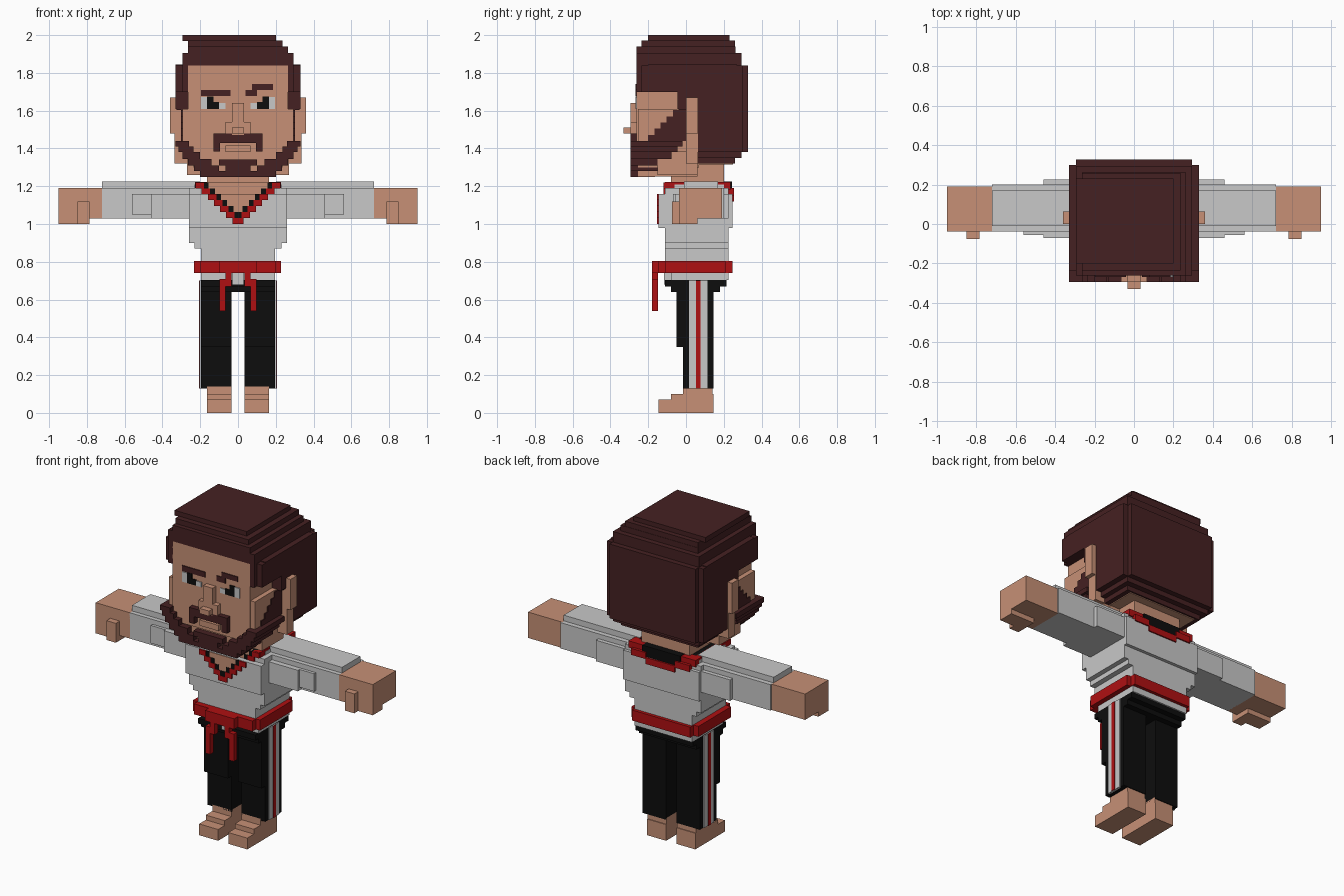
import bpy, bmesh


def material(name, rgb):
    m = bpy.data.materials.new(name)
    m.diffuse_color = (*rgb, 1)
    return m


SKIN = material("skin", (0.57, 0.28, 0.18))
HAIR = material("dark_brown", (0.06, 0.015, 0.016))
WHITE = material("off_white", (0.58, 0.58, 0.58))
RED = material("red", (0.43, 0.005, 0.006))
BLACK = material("black", (0.004, 0.004, 0.004))


def part(name, mat, boxes, mirror=False):
    """One object made of blocks (x0, x1, y0, y1, z0, z1), optionally mirrored in x."""
    bm = bmesh.new()
    if mirror:
        boxes = boxes + [(-b[1], -b[0], *b[2:]) for b in boxes]
    for x0, x1, y0, y1, z0, z1 in boxes:
        vs = bmesh.ops.create_cube(bm, size=1)["verts"]
        for v in vs:
            v.co.x = x1 if v.co.x > 0 else x0
            v.co.y = y1 if v.co.y > 0 else y0
            v.co.z = z1 if v.co.z > 0 else z0
    me = bpy.data.meshes.new(name)
    bm.to_mesh(me)
    bm.free()
    me.materials.append(mat)
    ob = bpy.data.objects.new(name, me)
    bpy.context.collection.objects.link(ob)
    return ob


# feet, stepped towards the toes
part("feet", SKIN, [(.035, .165, -.145, .145, 0, .07),
                    (.035, .165, -.08, .145, .07, .1),
                    (.035, .165, -.015, .14, .1, .14)], True)

# trousers with thicker thighs and a flared hip
part("trouser_legs", BLACK, [(.035, .197, -.015, .145, .13, .68),
                             (.035, .197, -.05, .0, .35, .68)], True)
part("trouser_hips", BLACK, [(-.197, .197, -.08, .18, .64, .67),
                             (-.197, .197, -.11, .215, .67, .703)])
part("leg_stripe_white", WHITE, [(.19, .203, .015, .115, .13, .70)], True)
part("leg_stripe_red", RED, [(.2, .207, .052, .076, .13, .70)], True)

# shirt body
part("shirt_body", WHITE, [
    (-.197, .197, -.08, .225, .703, .76),
    (-.03, .03, -.117, -.08, .68, .74),
    (-.197, .197, -.11, .225, .78, .87),
    (-.23, .23, -.11, .225, .87, .9),
    (-.26, .26, -.11, .225, .9, .98),
    (-.26, .26, -.145, .245, .98, 1.16),
    (-.26, .26, -.11, .225, 1.16, 1.19),
    (-.23, .23, -.06, .2, 1.19, 1.21)])

# belt with knot and hanging ends
part("belt", RED, [(-.232, .228, -.11, .21, .74, .805),
                   (-.2, .2, -.145, .245, .74, .805),
                   (-.1, .1, -.18, -.14, .74, .805)])
part("belt_ends", RED, [(.035, .065, -.18, -.148, .67, .75),
                        (.065, .097, -.18, -.148, .54, .71)], True)

# sleeves
part("sleeves", WHITE, [(.25, .46, -.07, .225, 1.03, 1.16),
                        (.25, .72, -.037, .2, 1.03, 1.19),
                        (.2, .72, -.01, .17, 1.19, 1.225),
                        (.32, .56, -.055, .0, 1.05, 1.16)], True)

# hands with thumbs
part("hands", SKIN, [(.715, .95, -.037, .19, 1.03, 1.19),
                     (.785, .95, -.037, .06, 1.0, 1.03),
                     (.785, .85, -.075, -.03, 1.0, 1.12)], True)

# V neck: stepped rows of skin, black lining and red trim
rows = 7
red, black, skin = [], [], []
for i in range(rows):
    z0, z1 = 1.0 + i * .0315, 1.0 + (i + 1) * .0315
    y = -.145 if z0 < 1.15 else -.11
    h = .03 + i * .0325
    red.append((max(h - .045, 0), h, y - .008, y + .02, z0, z1))
    if i > 0:
        black.append((max(h - .07, 0), h - .03, y - .006, y + .02, z0, z1))
    if h > .08:
        skin.append((0, h - .055, y - .004, y + .02, z0, z1))
part("collar_red", RED, red + [(.195, .228, -.11, .2, 1.19, 1.222)], True)
part("collar_lining", BLACK, black + [(.165, .197, -.09, .2, 1.19, 1.22)], True)
part("chest_skin", SKIN, skin, True)
part("back_collar_red", RED, [(-.1, .1, .2, .253, 1.12, 1.16),
                              (-.2, -.1, .2, .253, 1.15, 1.19),
                              (.1, .2, .2, .253, 1.15, 1.19),
                              (-.23, .23, .18, .235, 1.18, 1.222)])
part("back_collar_lining", BLACK, [(-.13, .13, .2, .243, 1.16, 1.225)])
part("neck", SKIN, [(-.165, .165, -.08, .2, 1.15, 1.35)])

# head skin, ears, nose and mouth
part("face", SKIN, [(-.265, .265, -.262, .1, 1.35, 1.84),
                    (-.295, .295, -.255, .1, 1.38, 1.61),
                    (-.235, .235, -.255, .07, 1.3, 1.35),
                    (-.2, .2, -.255, .062, 1.252, 1.3),
                    (-.235, .235, .0, .25, 1.315, 1.4)])
part("jaw_sides", SKIN, [(.18, .27, -.15, .06, 1.26, 1.45)], True)
part("ears", SKIN, [(.29, .36, 0, .063, 1.48, 1.67),
                    (.27, .335, 0, .063, 1.32, 1.48)], True)
part("nose", SKIN, [(-.032, .032, -.295, -.25, 1.47, 1.64),
                    (-.065, .065, -.295, -.25, 1.48, 1.54),
                    (-.032, .032, -.33, -.29, 1.48, 1.512)])
part("lips", SKIN, [(-.065, .065, -.285, -.25, 1.38, 1.415)])

# hair mass in stepped layers
layers = [(.265, .06, .26, 1.32, 1.35), (.295, .06, .295, 1.35, 1.38),
          (.33, .06, .30, 1.38, 1.61), (.295, .06, .328, 1.38, 1.61),
          (.33, -.045, .30, 1.61, 1.70), (.295, -.02, .328, 1.61, 1.70),
          (.33, -.23, .30, 1.70, 1.84), (.295, -.23, .328, 1.70, 1.84),
          (.295, -.262, .295, 1.84, 1.905), (.33, -.2, .27, 1.83, 1.845),
          (.265, -.262, .262, 1.9, 1.94)]
part("hair", HAIR, [(-x, x, y0, y1, z0, z1) for x, y0, y1, z0, z1 in layers] + [
    (-.265, .235, -.235, .26, 1.94, 1.972),
    (-.295, .2, -.2, .23, 1.968, 2.0)])
part("hair_front_corners", HAIR, [(.263, .295, -.262, -.2, 1.70, 1.85),
                                  (.28, .33, -.235, -.2, 1.70, 1.84)], True)

# sideburns: thin stepped plates following two slanted edges
burns = []
z = 1.44
while z < 1.69:
    y0 = min(-.2 + (z - 1.44) * 1.0, -.04)
    burns.append((.26, .301 if z < 1.6 else .325, y0, 0, z, min(z + .0325, 1.70)))
    z += .0325
part("sideburns", HAIR, burns, True)

# beard rows: outer half width, inner half width, bottom, top
beard = []
for w, inner, z0, z1 in [(.2, 0, 1.25, 1.28), (.232, .1, 1.28, 1.31),
                         (.265, .14, 1.31, 1.345), (.295, .2, 1.345, 1.38),
                         (.315, .235, 1.38, 1.41), (.33, .265, 1.41, 1.44)]:
    back = -.165 + (z0 - 1.25) * .92
    beard.append((inner, w, -.295, -.25, z0, z1))
    beard.append((w - .07, w, -.295, back, z0, z1))
part("beard", HAIR, beard, True)
part("goatee", HAIR, [(-.065, .065, -.295, -.25, 1.275, 1.31),
                      (-.1, .1, -.295, -.25, 1.31, 1.342)])
part("moustache", HAIR, [(-.13, .13, -.295, -.25, 1.43, 1.48),
                         (-.13, -.095, -.295, -.25, 1.385, 1.43),
                         (.095, .13, -.295, -.25, 1.385, 1.43)])

# eyes and brows as thin plates
F = (-.268, -.26)
part("eye_whites", WHITE, [(.065, .1, *F, 1.61, 1.64), (.163, .197, *F, 1.61, 1.672)], True)
part("pupils", BLACK, [(.1, .163, *F, 1.61, 1.645), (.13, .163, *F, 1.64, 1.675)], True)
part("brows", HAIR, [(-.197, -.04, *F, 1.677, 1.71),
                     (.04, .1, *F, 1.677, 1.71),
                     (.075, .185, *F, 1.71, 1.74)])
